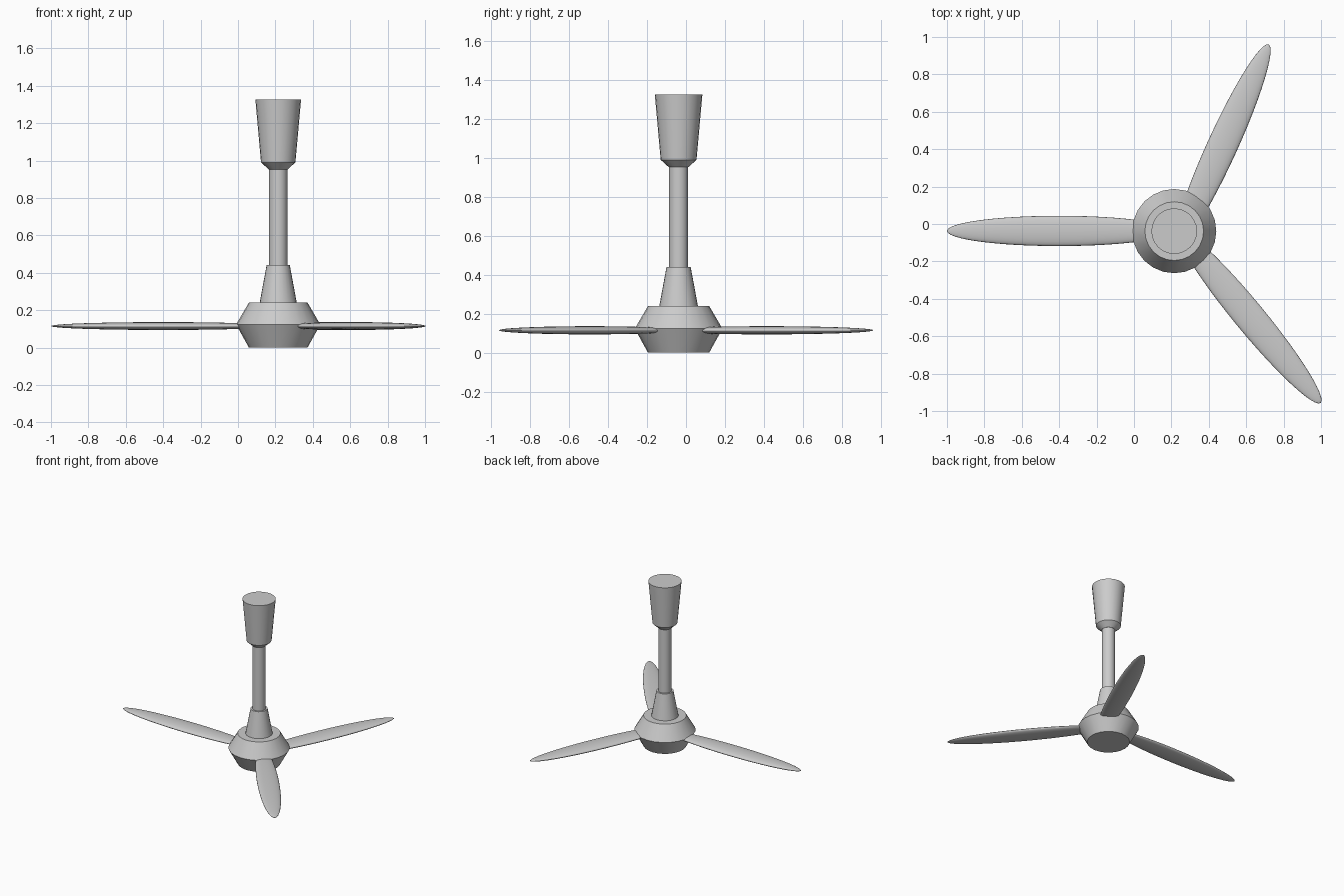
import bpy, bmesh, math
from mathutils import Matrix, Vector

if "Cube" in bpy.data.objects:
    bpy.data.objects.remove(bpy.data.objects["Cube"])

AX, AY = 0.215, -0.038   # rotor axis


def finish(name, bm, angle):
    bmesh.ops.recalc_face_normals(bm, faces=bm.faces)
    me = bpy.data.meshes.new(name)
    bm.to_mesh(me)
    bm.free()
    ob = bpy.data.objects.new(name, me)
    bpy.context.collection.objects.link(ob)
    bpy.ops.object.select_all(action='DESELECT')
    ob.select_set(True)
    bpy.context.view_layer.objects.active = ob
    bpy.ops.object.shade_smooth_by_angle(angle=math.radians(angle))
    return ob


def turned(name, profile, sides=24):
    """Capped solid of revolution from (radius, z) pairs."""
    bm = bmesh.new()
    rings = []
    for r, z in profile:
        rings.append([bm.verts.new((AX + r * math.cos(2 * math.pi * i / sides),
                                    AY + r * math.sin(2 * math.pi * i / sides), z))
                      for i in range(sides)])
    for a, b in zip(rings, rings[1:]):
        for i in range(sides):
            j = (i + 1) % sides
            bm.faces.new((a[i], a[j], b[j], b[i]))
    bm.faces.new(rings[0][::-1])
    bm.faces.new(rings[-1])
    return finish(name, bm, 25)


def blade(name, tip, degrees, length=0.6, width=0.081, thick=0.021):
    """Flattened ellipsoid whose outer end sits at tip."""
    bm = bmesh.new()
    bmesh.ops.create_uvsphere(bm, u_segments=24, v_segments=24, radius=1)
    d = math.radians(degrees)
    centre = Vector((tip[0] - length * math.cos(d), tip[1] - length * math.sin(d), 0.115))
    m = (Matrix.Translation(centre) @ Matrix.Rotation(d, 4, 'Z')
         @ Matrix.Diagonal((length, width, thick, 1))
         @ Matrix.Rotation(math.pi / 2, 4, 'Y'))   # poles at the blade ends
    bmesh.ops.transform(bm, matrix=m, verts=bm.verts)
    return finish(name, bm, 60)


# Motor housing, neck, rod and ceiling canopy
turned("motor_housing", [(0.157, 0), (0.225, 0.123), (0.157, 0.24)])
turned("neck", [(0.10, 0.235), (0.062, 0.44)])
turned("down_rod", [(0.049, 0.43), (0.049, 0.96)])
turned("canopy", [(0.05, 0.952), (0.092, 0.99), (0.122, 1.325)])

# Three blades
for n, (tip, ang) in enumerate([((-1.0, -0.037), 180),
                                ((0.72, 0.96), 65.5),
                                ((0.998, -0.957), -50.5)]):
    blade(f"blade_{n + 1}", tip, ang)
